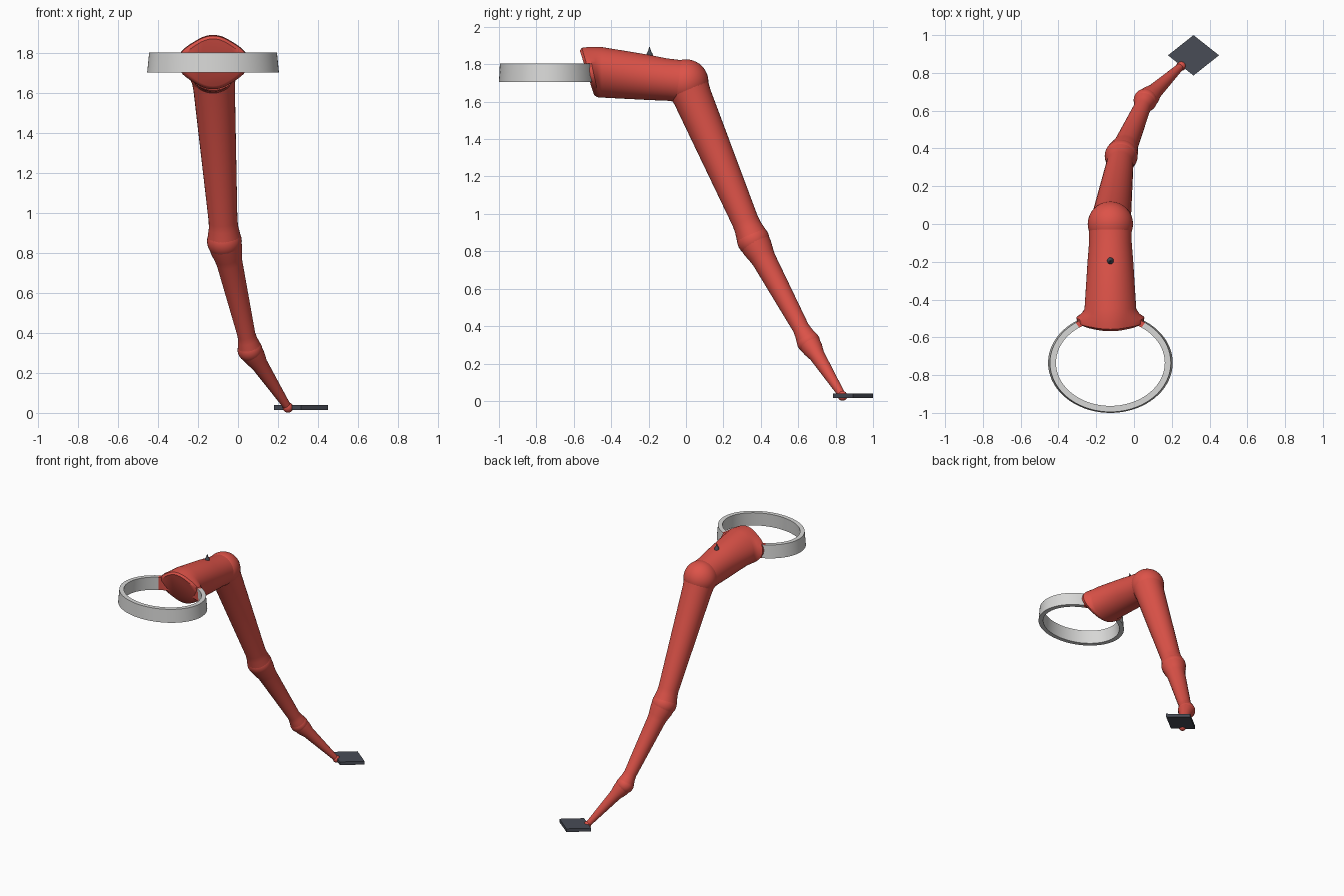
import bpy, bmesh
from math import sin, cos, tau, radians
from mathutils import Vector

cube = bpy.data.objects.get("Cube")
if cube:
    bpy.data.objects.remove(cube)


def material(name, rgb):
    m = bpy.data.materials.new(name)
    m.use_nodes = True
    m.diffuse_color = (*rgb, 1)
    m.node_tree.nodes["Principled BSDF"].inputs["Base Color"].default_value = (*rgb, 1)
    return m


RED = material("coral red", (0.72, 0.085, 0.065))
GREY = material("light grey", (0.68, 0.68, 0.67))
DARK = material("dark slate", (0.065, 0.072, 0.092))


def finish(name, bm, mats, angle=40):
    bmesh.ops.recalc_face_normals(bm, faces=bm.faces)
    mesh = bpy.data.meshes.new(name)
    bm.to_mesh(mesh)
    bm.free()
    ob = bpy.data.objects.new(name, mesh)
    bpy.context.collection.objects.link(ob)
    for m in mats:
        mesh.materials.append(m)
    bpy.ops.object.select_all(action="DESELECT")
    ob.select_set(True)
    bpy.context.view_layer.objects.active = ob
    bpy.ops.object.shade_smooth_by_angle(angle=radians(angle))
    return ob


def loft(bm, loops, closed=False):
    """Skin a list of point loops, capping the ends unless closed."""
    rows = [[bm.verts.new(p) for p in lp] for lp in loops]
    n = len(rows[0])
    pairs = list(zip(rows, rows[1:])) + ([(rows[-1], rows[0])] if closed else [])
    for a, b in pairs:
        for i in range(n):
            j = (i + 1) % n
            bm.faces.new((a[i], a[j], b[j], b[i]))
    if not closed:
        bm.faces.new(rows[0])
        bm.faces.new(rows[-1])


def limb(name, a, b, profile, n=32):
    """Round tube from a to b; profile holds (fraction, radius)."""
    a, b = Vector(a), Vector(b)
    q = (b - a).to_track_quat("Z", "Y")
    loops = [[a.lerp(b, t) + q @ Vector((r * cos(tau * i / n), r * sin(tau * i / n), 0))
              for i in range(n)] for t, r in profile]
    bm = bmesh.new()
    loft(bm, loops)
    finish(name, bm, [RED])


def ball(name, p, r):
    bm = bmesh.new()
    bmesh.ops.create_uvsphere(bm, u_segments=32, v_segments=20, radius=r)
    bmesh.ops.translate(bm, verts=bm.verts, vec=p)
    finish(name, bm, [RED])


# Joint positions along the arm
CX = -0.125
elbow = (CX, 0, 1.706)
knee = (-0.068, 0.36, 0.86)
ankle = (0.06, 0.655, 0.315)
tip = (0.25, 0.837, 0.027)

# Upper arm: slanted end, side ears that merge into the ring
# (y, centre z, radius, ear size, slant)
stations = [(-0.53, 1.755, 0.118, 0.035, 0.32), (-0.518, 1.757, 0.131, 0.045, 0.3),
            (-0.495, 1.757, 0.135, 0.045, 0.22), (-0.475, 1.757, 0.136, 0.018, 0.12),
            (-0.45, 1.757, 0.135, 0.002, 0), (-0.2, 1.73, 0.121, 0, 0),
            (-0.1, 1.718, 0.113, 0, 0), (0, 1.706, 0.113, 0, 0)]
loops = []
for y, z, r, ear, slant in stations:
    loop = []
    for i in range(48):
        c, s = cos(tau * i / 48), sin(tau * i / 48)
        rad = r + ear * c ** 6
        loop.append((CX + rad * c, y - slant * rad * s, z + rad * s))
    loops.append(loop)
bm = bmesh.new()
loft(bm, loops)
finish("upper_arm", bm, [RED])

# Lower limb sections and joints
ball("elbow_joint", elbow, 0.12)
limb("long_shaft", elbow, knee, [(0, 0.115), (0.1, 0.104), (0.88, 0.072),
                                 (0.92, 0.074), (0.96, 0.081), (1, 0.085)])
ball("knee_joint", knee, 0.087)
limb("shin", knee, ankle, [(0, 0.085), (0.08, 0.08), (0.15, 0.07), (0.2, 0.065), (0.86, 0.045),
                           (0.91, 0.049), (0.96, 0.057), (1, 0.06)])
ball("ankle_joint", ankle, 0.062)
limb("slender_tip", ankle, tip, [(0, 0.06), (0.13, 0.054), (0.25, 0.042), (1, 0.019)])
ball("tip_ball", tip, 0.026)

# Ring band: tapered section swept round an ellipse, red where it meets the arm
RY = -0.735
section = [(0.33, 0.265, 1.705), (0.32, 0.26, 1.805), (0.288, 0.228, 1.805), (0.296, 0.234, 1.705)]
loops = [[(CX + a * cos(tau * i / 72), RY + b * sin(tau * i / 72), z) for a, b, z in section]
         for i in range(72)]
bm = bmesh.new()
loft(bm, loops, closed=True)
for f in bm.faces:
    c = f.calc_center_median()
    f.material_index = int(c.y > RY and abs(c.x - CX) < 0.165)
finish("ring_band", bm, [GREY, RED])

# Diamond foot plate
diamond = [(0.18, 0.893), (0.315, 0.786), (0.45, 0.893), (0.315, 1.0)]
bm = bmesh.new()
loft(bm, [[(x, y, z) for x, y in diamond] for z in (0.015, 0.04)])
finish("foot_plate", bm, [DARK], 20)

# Small spike on top of the upper arm
bm = bmesh.new()
loft(bm, [[(CX + r * cos(tau * i / 16), -0.195 + r * sin(tau * i / 16), z) for i in range(16)]
          for r, z in ((0.019, 1.83), (0.017, 1.855), (0.009, 1.868), (0.001, 1.893))])
finish("top_spike", bm, [DARK])
